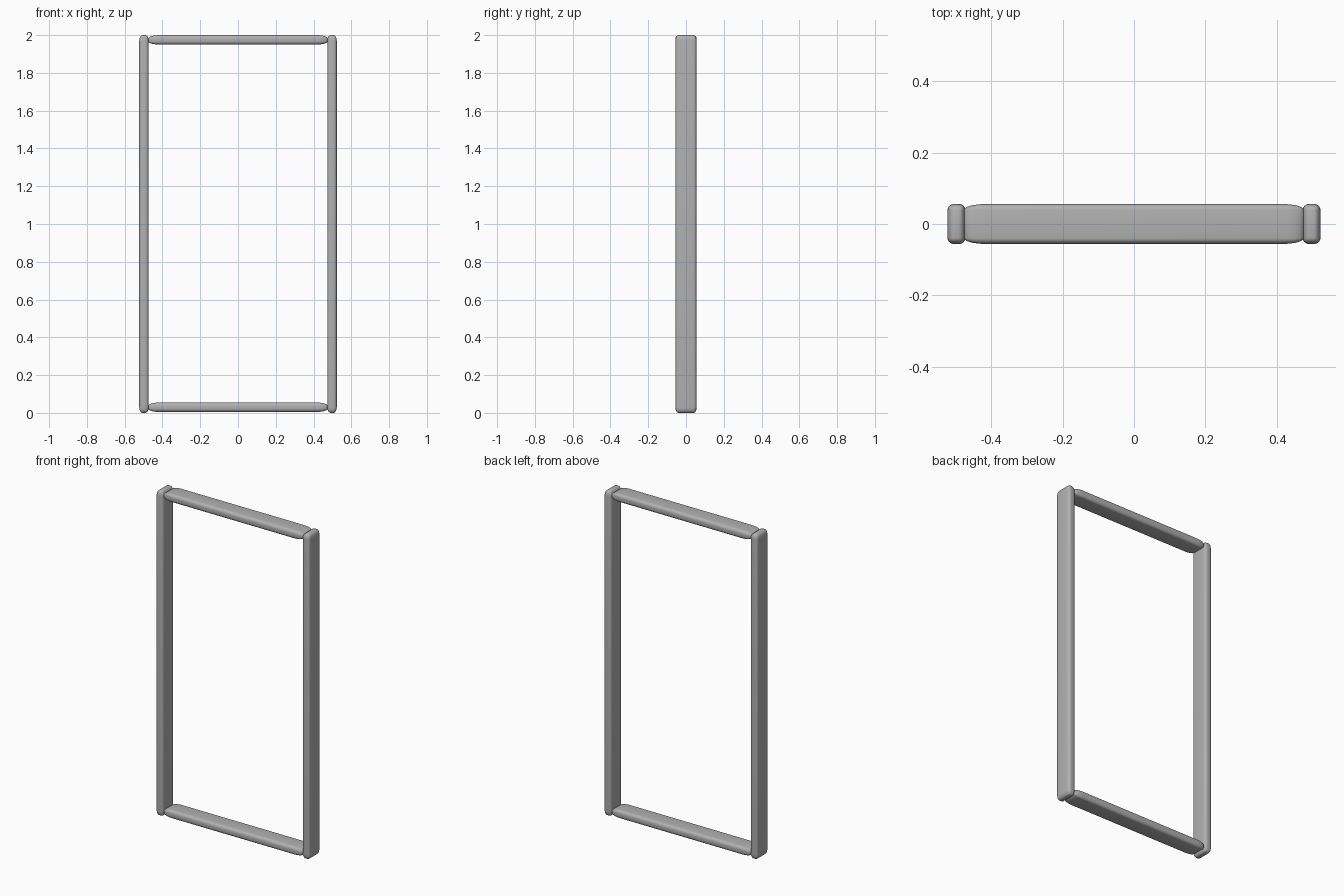
import bpy, bmesh

if "Cube" in bpy.data.objects:
    bpy.data.objects.remove(bpy.data.objects["Cube"])

# Dark grey finish shared by all bars
grey = bpy.data.materials.new("dark_grey")
grey.diffuse_color = (0.44, 0.44, 0.44, 1)
grey.use_nodes = True
grey.node_tree.nodes["Principled BSDF"].inputs["Base Color"].default_value = grey.diffuse_color


def rounded_bar(name, centre, size, radii):
    """Box with edges rounded by a separate radius along each axis."""
    bm = bmesh.new()
    bmesh.ops.create_cube(bm, size=1)
    bmesh.ops.scale(bm, vec=[s / r for s, r in zip(size, radii)], verts=bm.verts)
    bmesh.ops.bevel(bm, geom=bm.edges[:], offset=1, segments=5, profile=0.5,
                    affect='EDGES', clamp_overlap=True)
    bmesh.ops.scale(bm, vec=radii, verts=bm.verts)
    mesh = bpy.data.meshes.new(name)
    bm.to_mesh(mesh)
    bm.free()
    mesh.materials.append(grey)
    ob = bpy.data.objects.new(name, mesh)
    ob.location = centre
    bpy.context.collection.objects.link(ob)
    for p in mesh.polygons:
        p.use_smooth = True
    return ob


# Upright side posts
for side, label in ((-1, "left"), (1, "right")):
    rounded_bar(label + "_post", (side * 0.498, 0, 1.0),
                (0.05, 0.112, 2.0), (0.018, 0.017, 0.03))

# Horizontal rails, with softly tapered ends
for z, label in ((0.03, "bottom"), (1.975, "top")):
    rounded_bar(label + "_rail", (0, 0, z),
                (0.954, 0.112, 0.05), (0.06, 0.017, 0.019))
